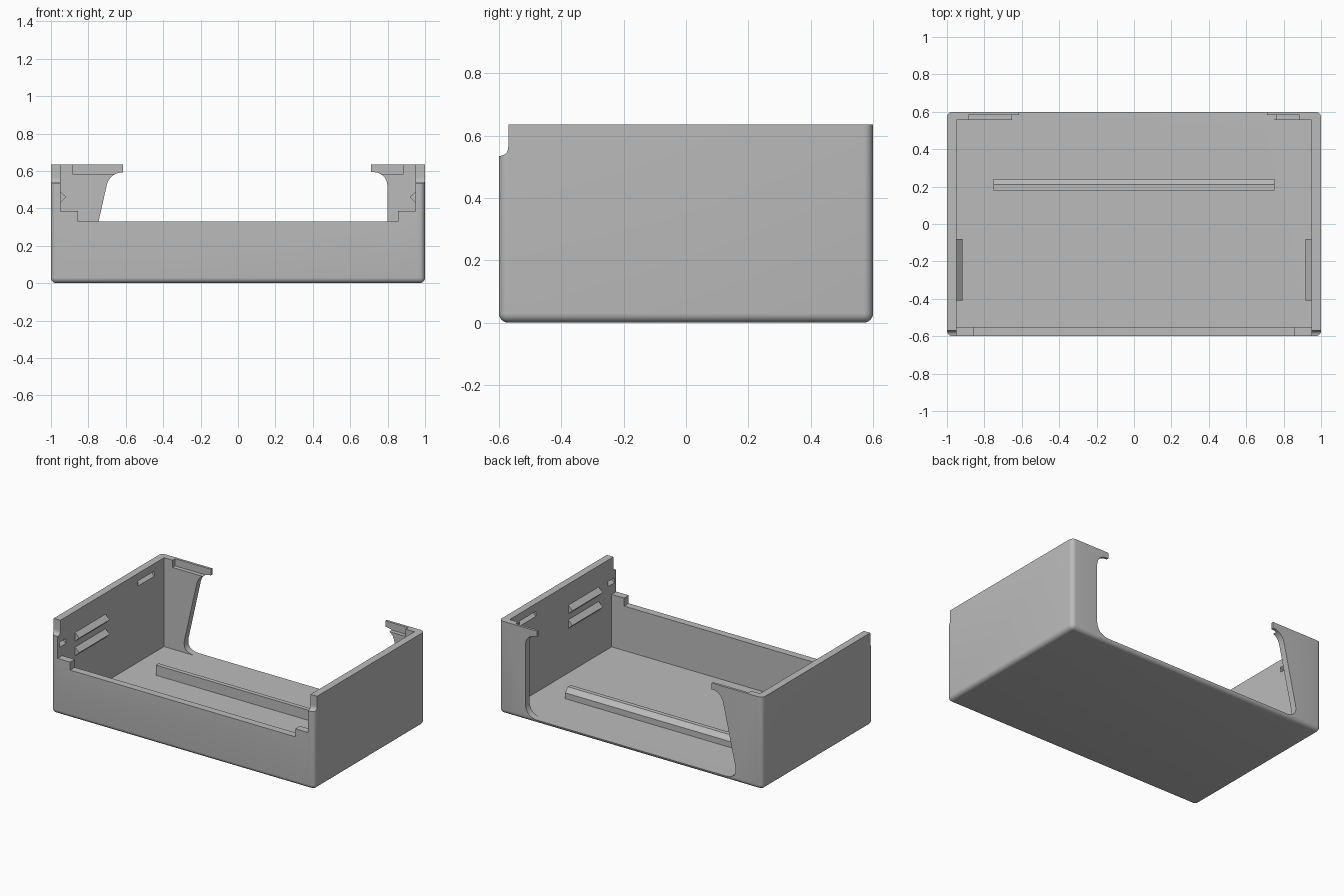
import bpy, bmesh
from mathutils import Vector

cube = bpy.data.objects.get("Cube")
if cube:
    bpy.data.objects.remove(cube, do_unlink=True)

grey = bpy.data.materials.new("mid_grey")
grey.use_nodes = True
COLOUR = (0.5, 0.5, 0.5, 1)
grey.diffuse_color = COLOUR
grey.node_tree.nodes["Principled BSDF"].inputs["Base Color"].default_value = COLOUR

W, D, H = 1.0, 0.6, 0.635      # half width, half depth, height
IN, FLOOR = 0.95, 0.025        # inner side wall position, floor top
FRONT, BACK = -0.55, 0.555     # inner faces of the front and back walls
OVER = 0.8                     # height safely above the rim


def prism(name, pts, axis, lo, hi):
    """Extrude a 2D profile along one axis."""
    bm = bmesh.new()
    place = {"x": lambda a, b, t: (t, a, b),
             "y": lambda a, b, t: (a, t, b),
             "z": lambda a, b, t: (a, b, t)}[axis]
    face = bm.faces.new([bm.verts.new(place(a, b, lo)) for a, b in pts])
    out = bmesh.ops.extrude_face_region(bm, geom=[face])
    moved = [v for v in out["geom"] if isinstance(v, bmesh.types.BMVert)]
    bmesh.ops.translate(bm, verts=moved, vec=Vector(place(0, 0, hi - lo)))
    bmesh.ops.recalc_face_normals(bm, faces=bm.faces)
    mesh = bpy.data.meshes.new(name)
    bm.to_mesh(mesh)
    bm.free()
    mesh.materials.append(grey)
    obj = bpy.data.objects.new(name, mesh)
    bpy.context.collection.objects.link(obj)
    return obj


def rect(a0, a1, b0, b1):
    return [(a0, b0), (a1, b0), (a1, b1), (a0, b1)]


def curve(p0, c, p1, n=10):
    """Rounded corner from p0 to p1 around the corner point c."""
    p0, c, p1 = Vector(p0), Vector(c), Vector(p1)
    ts = [i / n for i in range(n + 1)]
    return [tuple(p0 * (1 - t) ** 2 + c * 2 * t * (1 - t) + p1 * t * t) for t in ts]


def activate(obj):
    bpy.ops.object.select_all(action="DESELECT")
    obj.select_set(True)
    bpy.context.view_layer.objects.active = obj


def cut(obj, cutter):
    cutter.hide_render = True
    mod = obj.modifiers.new("cut", "BOOLEAN")
    mod.operation, mod.solver, mod.object = "DIFFERENCE", "EXACT", cutter
    activate(obj)
    bpy.ops.object.modifier_apply(modifier=mod.name)
    bpy.data.objects.remove(cutter, do_unlink=True)


# Outer block, rounded everywhere except around the rim
tray = prism("tray", rect(-W, W, -D, D), "z", 0, H)
bm = bmesh.new()
bm.from_mesh(tray.data)
edges = [e for e in bm.edges if min(v.co.z for v in e.verts) < 0.01]
bmesh.ops.bevel(bm, geom=edges, offset=0.03, segments=6, profile=0.5, affect="EDGES")
bm.to_mesh(tray.data)
bm.free()

# Hollow interior
cut(tray, prism("cavity", rect(-IN, IN, FRONT, BACK), "z", FLOOR, OVER))

# Low front wall with a small step at each end
half = [(IN, OVER), (IN, 0.385), (0.855, 0.385), (0.855, 0.33)]
cut(tray, prism("front_opening", half + [(-x, z) for x, z in reversed(half)],
                "y", -0.7, FRONT + 0.01))

# Rounded notch at the front top corners
notch = [(-0.7, OVER), (-0.57, OVER)] + curve((-0.57, 0.567), (-0.57, 0.535), (-0.6, 0.535))
cut(tray, prism("corner_notch", notch + [(-0.7, 0.535)], "x", -1.2, 1.2))

# Back opening: slanted on one side, upright on the other
opening = [(-0.615, OVER)]
opening += curve((-0.615, 0.592), (-0.69, 0.592), (-0.705, 0.51))
opening += curve((-0.795, 0.11), (-0.813, FLOOR), (-0.71, FLOOR))
opening += curve((0.70, FLOOR), (0.80, FLOOR), (0.80, 0.125))
opening += curve((0.80, 0.505), (0.80, 0.595), (0.71, 0.595))
opening += [(0.71, OVER)]
cut(tray, prism("back_opening", opening, "y", 0.5, 0.7))

for side, s in (("right", -1), ("left", 1)):
    # Thin lip along the top of each back panel
    cut(tray, prism("lip_recess", rect(*sorted((s * 0.885, s * 0.5)), 0.585, OVER),
                    "y", 0.5, 0.583))
    # Grooves inside the side walls
    for z, y0, y1 in ((0.565, 0.27, 0.45), (0.47, -0.58, -0.51)):
        tri = [(s * 0.94, z + 0.025), (s * 0.94, z - 0.025), (s * 0.972, z)]
        cut(tray, prism("groove", tri, "y", y0, y1))
    # Pairs of snap ridges on the side walls
    for label, z in (("upper", 0.46), ("lower", 0.36)):
        tri = [(s * IN, z + 0.03), (s * IN, z - 0.03), (s * 0.918, z)]
        prism(f"{side}_{label}_ridge", tri, "y", -0.41, -0.08)

# Chamfered rail across the floor
rail = [(0.18, FLOOR), (0.18, 0.095), (0.21, 0.095), (0.24, 0.065), (0.24, FLOOR)]
prism("floor_rail", rail, "x", -0.75, 0.75)

activate(tray)
bpy.ops.object.shade_smooth_by_angle(angle=0.6)
